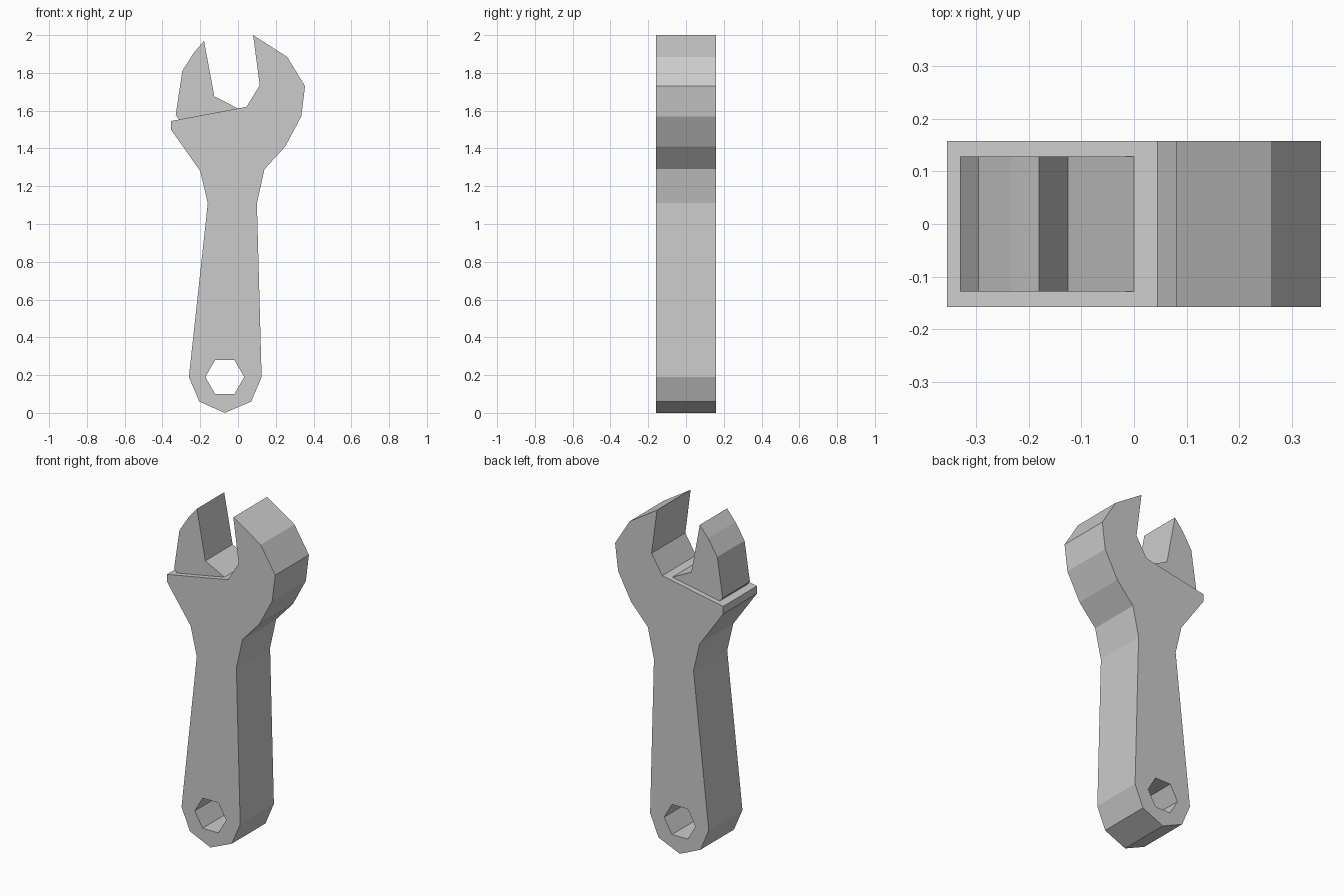
import bpy, bmesh
from math import cos, sin, pi

if "Cube" in bpy.data.objects:
    bpy.data.objects.remove(bpy.data.objects["Cube"])


def prism(name, profile, half_depth):
    """Extrude an x-z profile evenly to both sides of y = 0."""
    bm = bmesh.new()
    face = bm.faces.new([bm.verts.new((x, -half_depth, z)) for x, z in profile])
    ext = bmesh.ops.extrude_face_region(bm, geom=[face])
    verts = [v for v in ext["geom"] if isinstance(v, bmesh.types.BMVert)]
    bmesh.ops.translate(bm, verts=verts, vec=(0, 2 * half_depth, 0))
    bmesh.ops.recalc_face_normals(bm, faces=bm.faces)
    mesh = bpy.data.meshes.new(name)
    bm.to_mesh(mesh)
    bm.free()
    obj = bpy.data.objects.new(name, mesh)
    bpy.context.collection.objects.link(obj)
    return obj


# Handle with fixed upper jaw
body = prism("wrench_body", [
    (-0.07, 0.0), (0.07, 0.06), (0.125, 0.19), (0.10, 1.11), (0.14, 1.29),
    (0.25, 1.41), (0.335, 1.57), (0.355, 1.73), (0.26, 1.885), (0.08, 2.0),
    (0.115, 1.735), (0.045, 1.62), (-0.355, 1.545), (-0.355, 1.50),
    (-0.20, 1.28), (-0.16, 1.11), (-0.26, 0.19), (-0.205, 0.06)], 0.158)

# Hexagonal hanging hole
cutter = prism("hole_cutter", [
    (-0.07 + 0.103 * cos(i * pi / 3), 0.19 + 0.103 * sin(i * pi / 3))
    for i in range(6)], 0.3)
cutter.hide_render = True
cutter.hide_viewport = True
cut = body.modifiers.new("hole", "BOOLEAN")
cut.operation = "DIFFERENCE"
cut.solver = "EXACT"
cut.object = cutter

# Movable jaw, slightly thinner and seated in the head
prism("movable_jaw", [
    (-0.18, 1.97), (-0.235, 1.905), (-0.295, 1.81), (-0.33, 1.575),
    (-0.305, 1.546), (-0.005, 1.602), (0.0, 1.612), (-0.125, 1.675)], 0.128)
